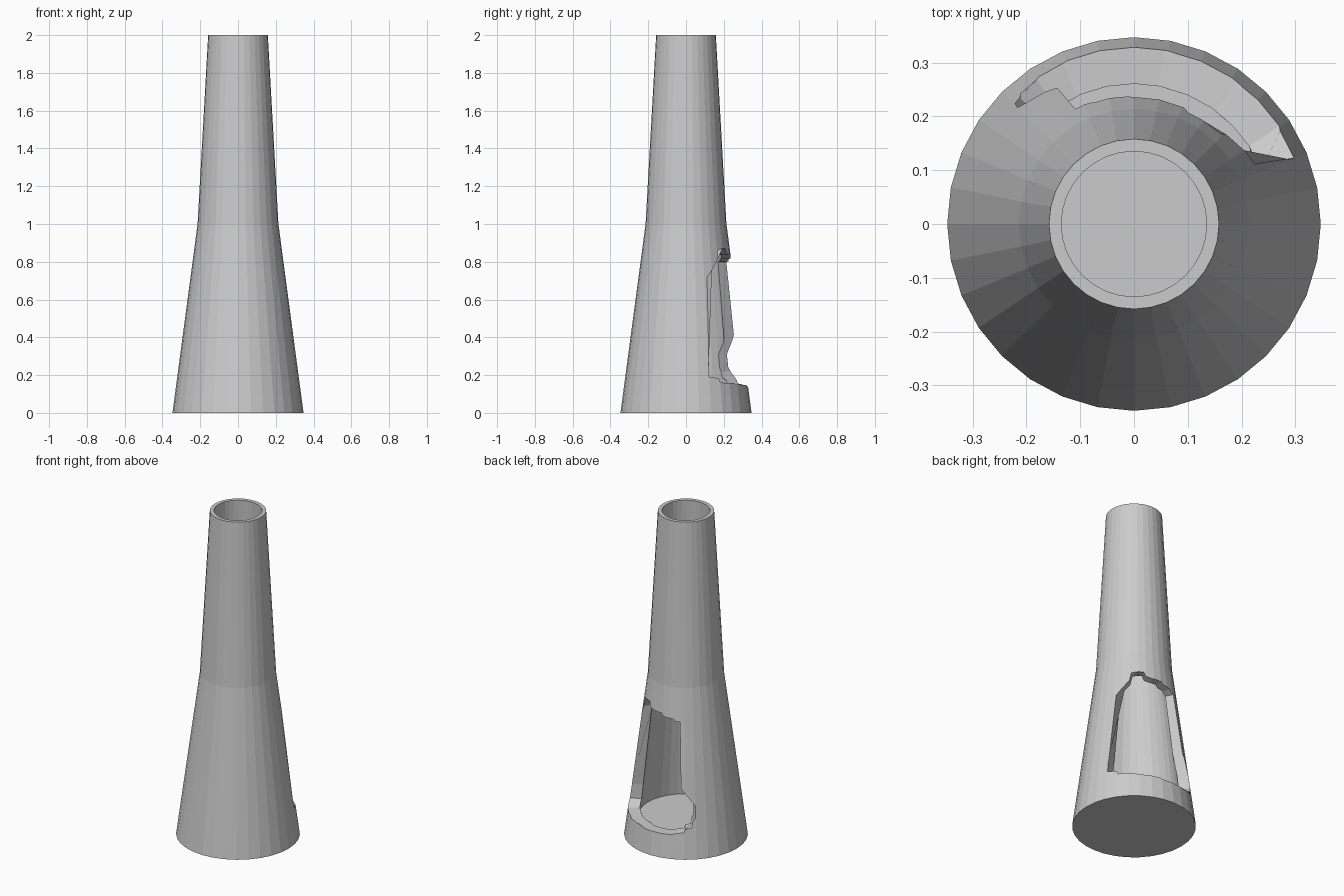
import bpy, bmesh
from math import sin, cos, radians, pi

if "Cube" in bpy.data.objects:
    bpy.data.objects.remove(bpy.data.objects["Cube"])

SIDES = 32


def polar(r, deg, z):
    return (r * cos(radians(deg)), r * sin(radians(deg)), z)


def loft(name, rings):
    """Closed flat-shaded mesh through equal-length loops of points."""
    bm = bmesh.new()
    loops = [[bm.verts.new(p) for p in ring] for ring in rings]
    n = len(loops[0])
    for a, b in zip(loops, loops[1:]):
        for i in range(n):
            j = (i + 1) % n
            bm.faces.new((a[i], a[j], b[j], b[i]))
    caps = [bm.faces.new(loops[0][::-1]), bm.faces.new(loops[-1])]
    bmesh.ops.triangulate(bm, faces=caps)
    bmesh.ops.recalc_face_normals(bm, faces=bm.faces)
    mesh = bpy.data.meshes.new(name)
    bm.to_mesh(mesh)
    bm.free()
    obj = bpy.data.objects.new(name, mesh)
    bpy.context.collection.objects.link(obj)
    return obj


# Hollow tapered chimney: outside upward, over the rim, inside down to the floor
profile = [(0.347, 0), (0.214, 1), (0.158, 2),
           (0.135, 2), (0.17, 1), (0.262, 0.125)]
tower = loft("tower_shell", [
    [polar(r, 360 * i / SIDES, z) for i in range(SIDES)] for r, z in profile])

# Broken opening at the back: (azimuth, height) around its rim
rim = [(23, .28), (22.5, .19), (34, .16), (54, .15), (80, .14), (100, .14),
       (114, .15), (124, .175), (132, .22), (135, .31), (117, .80), (108, .815),
       (90, .835), (78, .835), (64, .87), (56, .87), (44, .81)]
cutter = loft("opening_cutter", [
    [polar(r, a, z) for a, z in rim] for r in (0.05, 1.2)])

# Cut the opening, then remove the helper
mod = tower.modifiers.new("opening", 'BOOLEAN')
mod.operation = 'DIFFERENCE'
mod.solver = 'EXACT'
mod.object = cutter
cutter.hide_render = True
bpy.context.view_layer.objects.active = tower
tower.select_set(True)
bpy.ops.object.modifier_apply(modifier=mod.name)
bpy.data.objects.remove(cutter)
